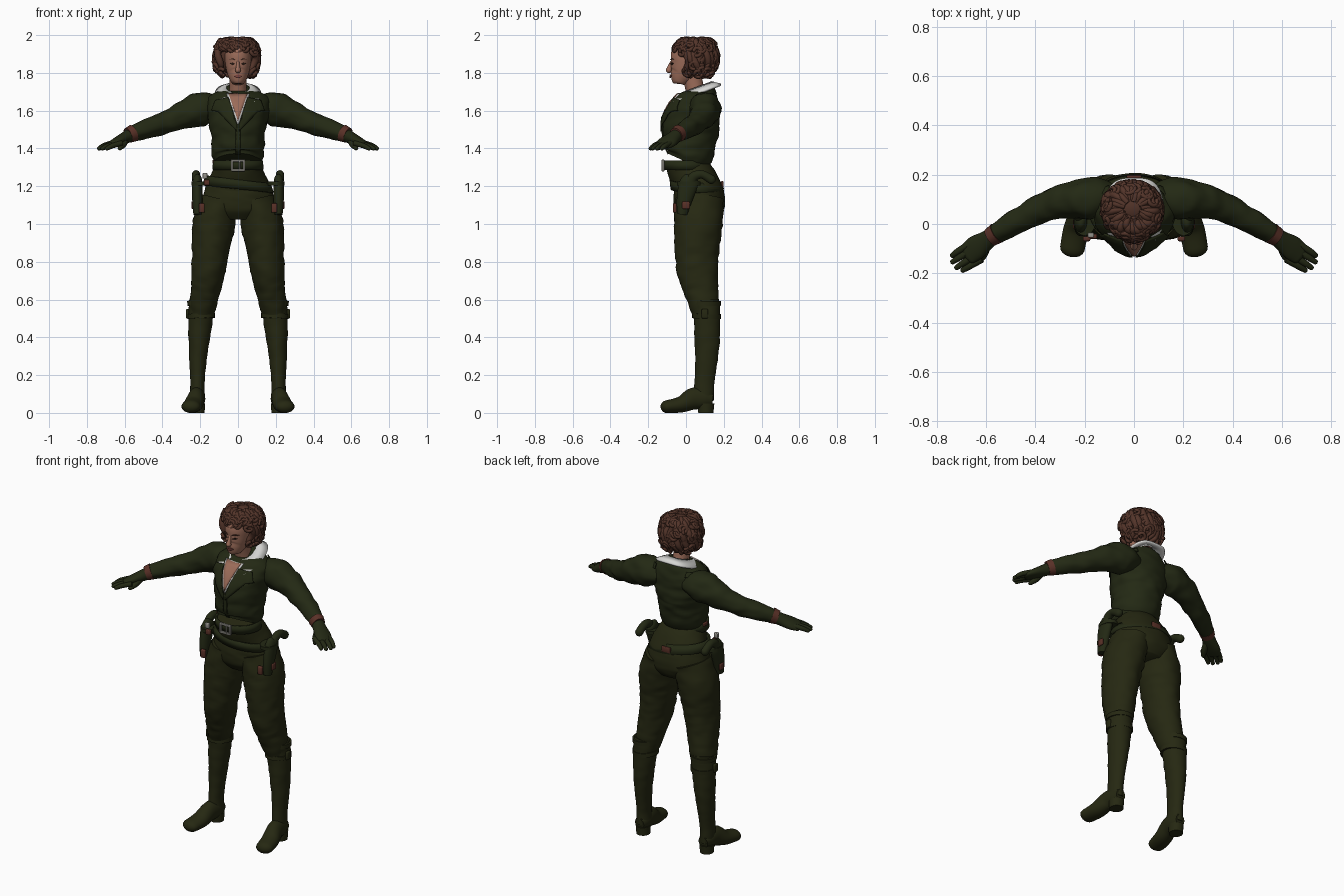
import bpy, bmesh, math, random
from mathutils import Vector, Matrix, noise
from mathutils.bvhtree import BVHTree

if "Cube" in bpy.data.objects:
    bpy.data.objects.remove(bpy.data.objects["Cube"])
random.seed(4)


def paint(name, r, g, b):
    m = bpy.data.materials.new(name)
    m.use_nodes = True
    m.diffuse_color = (r, g, b, 1)
    m.node_tree.nodes["Principled BSDF"].inputs["Base Color"].default_value = (r, g, b, 1)
    return m


JACKET = paint("jacket green", .017, .022, .007)
TROUSERS = paint("trouser olive", .019, .021, .006)
LEATHER = paint("brown leather", .1, .03, .02)
HAIR = paint("auburn hair", .085, .034, .022)
SKIN = paint("skin", .33, .15, .1)
LIPS = paint("lips", .2, .06, .05)
WHITE = paint("white cotton", .68, .68, .66)
METAL = paint("buckle metal", .3, .29, .26)
DARK = paint("dark eye", .03, .015, .01)


def finish(name, bm, mat, thick=0):
    bmesh.ops.recalc_face_normals(bm, faces=bm.faces)
    me = bpy.data.meshes.new(name)
    bm.to_mesh(me)
    bm.free()
    me.materials.append(mat)
    me.shade_smooth()
    me.set_sharp_from_angle(angle=math.radians(50))
    ob = bpy.data.objects.new(name, me)
    bpy.context.collection.objects.link(ob)
    if thick:
        mod = ob.modifiers.new("thickness", "SOLIDIFY")
        mod.thickness, mod.offset = thick, 0
    return ob


def spline(pts, steps):
    """Catmull-Rom through tuples of any length."""
    p = [pts[0]] + list(pts) + [pts[-1]]
    out = []
    for i in range(1, len(p) - 2):
        for k in range(steps):
            t = k / steps
            out.append([b + .5 * t * (c - a + t * (2*a - 5*b + 4*c - d + t * (3*(b - c) + d - a)))
                        for a, b, c, d in zip(*p[i - 1:i + 3])])
    return out + [list(pts[-1])]


def tube(name, pts, mat, ref="X", side=1, steps=6, seg=24, wrinkle=0, cap=False, floor=False):
    """Loft ellipses along a path of (x, y, z, radius, radius)."""
    rings = spline(pts, steps)
    if cap:
        end, before = Vector(rings[-1][:3]), Vector(rings[-2][:3])
        t, (ra, rb) = (end - before).normalized(), rings[-1][3:]
        for ang in (.4, .8, 1.15, 1.45):
            c = math.cos(ang)
            rings.append([*(end + t * min(ra, rb) * math.sin(ang)), ra * c, rb * c])
    axis = Vector([float(a == ref) for a in "XYZ"])
    bm, loops = bmesh.new(), []
    for i, r in enumerate(rings):
        t = Vector(rings[min(i + 1, len(rings) - 1)][:3]) - Vector(rings[max(i - 1, 0)][:3])
        t.normalize()
        u = (axis - t * axis.dot(t)).normalized()
        v = t.cross(u)
        loop = []
        for k in range(seg):
            a = k * math.tau / seg
            off = u * math.cos(a) * r[3] + v * math.sin(a) * r[4]
            p = Vector(r[:3]) + off
            if wrinkle:
                p += off * wrinkle * noise.noise(Vector((p.x * 14, p.y * 14, p.z * 32)))
            if floor:
                p.z = max(p.z, 0)
            loop.append(bm.verts.new((p.x * side, p.y, p.z)))
        loops.append(loop)
    for a, b in zip(loops, loops[1:]):
        for k in range(seg):
            bm.faces.new((a[k - 1], a[k], b[k], b[k - 1]))
    bm.faces.new(loops[0])
    bm.faces.new(loops[-1])
    return finish(name, bm, mat)


def body(name, rows, mat, **kw):
    return tube(name, [(0, y, z, rx, ry) for z, y, rx, ry in rows], mat, seg=48, **kw)


def ribbon(name, top, bottom, mat, start=0, thick=.012, n=48):
    """Strip around the body between two angle functions, 0 facing front."""
    bm, prev = bmesh.new(), None
    for i in range(n + 1):
        a = start + (math.tau - 2 * start) * i / n
        cur = [bm.verts.new(f(a)) for f in (top, bottom)]
        if prev:
            bm.faces.new((*prev, *reversed(cur)))
        prev = cur
    bmesh.ops.remove_doubles(bm, verts=bm.verts, dist=.0001)
    return finish(name, bm, mat, thick)


def ring(rx, ry, yc, z, tilt=0):
    return lambda a: (rx * math.sin(a), yc - ry * math.cos(a), z - tilt * math.sin(a))


def plate(name, outline, onto, mat, lift=.004, back=False, side=1):
    """Thin patch of (x, z) corners laid on a surface."""
    tree = BVHTree.FromPolygons([v.co for v in onto.data.vertices],
                                [p.vertices for p in onto.data.polygons])
    d = -1 if back else 1
    bm = bmesh.new()
    bm.faces.new([bm.verts.new((x * side, 0, z)) for x, z in outline])
    bmesh.ops.triangulate(bm, faces=bm.faces)
    bmesh.ops.subdivide_edges(bm, edges=bm.edges, cuts=6, use_grid_fill=True)
    for v in list(bm.verts):
        hit = tree.ray_cast(Vector((v.co.x, -d, v.co.z)), Vector((0, d, 0)))[0]
        if hit:
            v.co.y = hit.y - d * lift
        else:
            bm.verts.remove(v)
    return finish(name, bm, mat, .006)


def block(name, loc, size, mat, bevel=.006):
    bm = bmesh.new()
    bmesh.ops.create_cube(bm, size=1, matrix=Matrix.Translation(loc) @ Matrix.Diagonal((*size, 1)))
    bmesh.ops.bevel(bm, geom=bm.edges[:], offset=bevel, segments=2, affect="EDGES", profile=.5)
    return finish(name, bm, mat)


# Torso, hips and belts
jacket = body("jacket", [(1.33, 0, .12, .105), (1.37, .015, .138, .13), (1.45, .022, .14, .142),
    (1.52, .027, .152, .152), (1.6, .05, .168, .135), (1.66, .075, .165, .105),
    (1.7, .085, .115, .075), (1.73, .08, .06, .05)], JACKET, wrinkle=.06)
body("trouser_seat", [(1.03, .075, .13, .1), (1.08, .072, .187, .132), (1.15, .068, .186, .135),
    (1.22, .05, .162, .122), (1.29, .01, .128, .11), (1.33, 0, .12, .105)], TROUSERS, wrinkle=.03)
ribbon("waist_belt", ring(.126, .114, 0, 1.335), ring(.13, .116, .004, 1.287), JACKET)
ribbon("hip_belt", ring(.166, .126, .045, 1.235, .02), ring(.184, .136, .06, 1.185, .02), JACKET)
for s in (-1, 1):
    block("buckle_side", (s * .032, -.122, 1.31), (.012, .014, .062), METAL, .003)
    block("buckle_bar", (0, -.122, 1.31 + s * .025), (.07, .014, .012), METAL, .003)
block("buckle_prong", (.008, -.126, 1.31), (.008, .008, .05), METAL, .002)
block("back_belt_patch", (0, .192, 1.21), (.06, .012, .035), LEATHER, .004)

# Open neckline, lapels and collar
plate("shirt_edge", [(-.062, 1.69), (0, 1.52), (.062, 1.69)], jacket, WHITE, .003)
plate("bare_chest", [(-.05, 1.69), (0, 1.545), (.05, 1.69)], jacket, SKIN, .008)
plate("jacket_placket", [(-.012, 1.53), (.012, 1.53), (.012, 1.37), (-.012, 1.37)], jacket, JACKET)
for s, n in ((1, "left_"), (-1, "right_")):
    plate(n + "lapel", [(.05, 1.67), (.12, 1.655), (.14, 1.6), (.105, 1.595), (.006, 1.49),
                        (.006, 1.53)], jacket, JACKET, .01, side=s)
ribbon("shirt_collar", lambda a: (.06 * math.sin(a), .055 - .08 * math.cos(a), 1.72 - .03 * math.cos(a)),
       lambda a: (math.copysign(.12 * abs(math.sin(a)) ** .55, math.sin(a)),
                  .05 - .135 * math.cos(a), 1.685 - .052 * math.cos(a)), WHITE, .55)

# Head and face
body("neck", [(1.65, .06, .06, .06), (1.7, .05, .047, .05), (1.79, .03, .045, .05)], SKIN)
head = body("head", [(1.742, -.045, .014, .016), (1.75, -.043, .033, .036), (1.775, -.03, .047, .057),
    (1.8, -.015, .057, .072), (1.84, 0, .066, .083), (1.89, .012, .07, .092),
    (1.94, .025, .06, .08), (1.97, .03, .03, .05)], SKIN)
tube("nose", [(0, -.075, 1.86, .007, .008), (0, -.084, 1.835, .01, .012),
              (0, -.091, 1.814, .015, .016)], SKIN, cap=True, seg=12)
plate("upper_lip", [(-.022, 1.783), (-.007, 1.791), (.007, 1.791), (.022, 1.783)], head, LIPS)
plate("lower_lip", [(-.022, 1.783), (.022, 1.783), (.009, 1.774), (-.009, 1.774)], head, LIPS, .006)
for s, n in ((1, "left_"), (-1, "right_")):
    plate(n + "eye", [(.018, 1.848), (.03, 1.854), (.043, 1.85), (.03, 1.843)], head, DARK, side=s)
    plate(n + "eyebrow", [(.014, 1.868), (.03, 1.877), (.05, 1.87), (.03, 1.871)], head, HAIR, side=s)

# Curly hair: a cap, wavy locks from the crown and loose ringlets
bm = bmesh.new()
bmesh.ops.create_uvsphere(bm, u_segments=32, v_segments=20, radius=1,
    matrix=Matrix.Translation((-.006, .07, 1.885)) @ Matrix.Diagonal((.108, .095, .1, 1)))
finish("hair_cap", bm, HAIR)


def scalp(az, el, lift=0):
    flat = math.cos(el) ** .6
    front = .122 if math.cos(az) > 0 else .096
    drop = .12 if el < 0 else .093
    return Vector((-.007 + (.11 + lift) * math.sin(az) * flat,
                   .062 - (front + lift) * math.cos(az) * flat, 1.885 + (drop + lift) * math.sin(el)))


def face_gap(az):
    return abs((az + math.pi) % math.tau - math.pi) < .85


for i in range(30):
    az = i * math.tau / 30
    low = .38 if face_gap(az) else -.85 - .2 * random.random()
    phase, path = random.random() * 6, []
    for k in range(9):
        t = k / 8
        wave = math.sin(t * 13 + phase)
        p = scalp(az + .16 * wave * t, 1.45 + (low - 1.45) * t, .006 * math.cos(t * 13 + phase))
        path.append((*p, .011 + .009 * math.sin(math.pi * t), .011 + .007 * math.sin(math.pi * t)))
    tube("hair_lock", path, HAIR, ref="Z", steps=4, seg=10, cap=True)
for i in range(64):
    az, el = i * 2.4, -.8 + 1.7 * random.random()
    if face_gap(az):
        el = .45 + .3 * random.random()
    c, start = scalp(az, el, .006), random.random() * 6
    out = (c - Vector((0, .06, 1.88))).normalized()
    u = out.orthogonal().normalized()
    v = out.cross(u)
    path = [(*(c + (u * math.cos(start + k) + v * math.sin(start + k)) * (.026 - .002 * k)
               + out * .002 * k), .01, .009) for k in range(6)]
    tube("hair_ringlet", path, HAIR, ref="Z", steps=3, seg=8, cap=True)

for s, n in ((1, "left_"), (-1, "right_")):
    # Sleeve, wrist strap and gloved hand
    tube(n + "sleeve", [(.09, .1, 1.61, .06, .06), (.17, .103, 1.614, .083, .085),
        (.23, .1, 1.6, .08, .083), (.3, .09, 1.572, .066, .072), (.38, .06, 1.54, .058, .06),
        (.47, .015, 1.51, .05, .054), (.56, -.04, 1.478, .04, .043)],
        JACKET, ref="Y", side=s, wrinkle=.14, cap=True)
    plate(n + "epaulette", [(.1, 1.69), (.155, 1.68), (.155, 1.655), (.1, 1.665)], jacket, JACKET, .012, True, s)
    tube(n + "wrist_strap", [(.555, -.037, 1.481, .043, .046), (.582, -.054, 1.469, .038, .041)],
         LEATHER, ref="Y", side=s)
    tube(n + "palm", [(.56, -.04, 1.477, .032, .036), (.6, -.068, 1.455, .04, .032),
        (.64, -.096, 1.435, .05, .026), (.672, -.12, 1.42, .046, .019)],
        JACKET, ref="Y", side=s, cap=True)
    for f, (tx, ty) in enumerate([(.735, -.127), (.734, -.153), (.718, -.176), (.693, -.187)]):
        bx, by = .69 - .018 * f, -.093 - .02 * f
        tube(n + "finger", [(bx - .02, by + .01, 1.428, .014, .014),
            ((bx + tx) / 2, (by + ty) / 2, 1.414, .0135, .0135), (tx, ty, 1.4, .011, .011)],
            JACKET, ref="Y", side=s, seg=12, cap=True)
    tube(n + "thumb", [(.595, -.08, 1.448, .018, .018), (.608, -.12, 1.42, .017, .017),
        (.625, -.148, 1.402, .012, .012)], JACKET, ref="X", side=s, seg=12, cap=True)

    # Trouser leg tucked into a tall boot
    tube(n + "trouser_leg", [(.095, .07, 1.13, .095, .13), (.128, .066, 1.0, .112, .128),
        (.143, .057, .88, .1, .118), (.156, .06, .76, .09, .11), (.17, .078, .66, .08, .094),
        (.184, .093, .58, .074, .08), (.192, .105, .51, .06, .066)],
        TROUSERS, side=s, seg=36, wrinkle=.07)
    tube(n + "boot_shaft", [(.19, .1, .585, .072, .077), (.196, .11, .53, .067, .071),
        (.205, .112, .4, .057, .067), (.212, .108, .28, .046, .059), (.215, .098, .16, .038, .052),
        (.215, .092, .07, .041, .056)], TROUSERS, side=s, seg=32, wrinkle=.05)
    for z in (.5, .57):
        tube(n + "boot_strap", [(.195, .108, z, .073, .076), (.196, .109, z + .025, .073, .076)],
             TROUSERS, side=s)
    block(n + "boot_buckle", (s * .268, .1, .525), (.016, .035, .05), TROUSERS)
    tube(n + "foot", [(.215, .142, .07, .03, .035), (.215, .1, .075, .042, .052),
        (.222, .04, .075, .044, .058), (.236, -.025, .045, .051, .043),
        (.25, -.1, .033, .05, .034)], TROUSERS, side=s, cap=True, floor=True)
    tube(n + "boot_heel", [(.215, .105, 0, .038, .04), (.215, .105, .05, .041, .045)], TROUSERS, side=s)

    # Holster with curved pistol grip and trim
    tube(n + "holster", [(.214, -.02, 1.05, .022, .026), (.215, -.01, 1.12, .027, .04),
        (.216, .01, 1.2, .028, .05), (.215, .025, 1.235, .024, .045)], JACKET, side=s, cap=True)
    tube(n + "pistol_grip", [(.22, .02, 1.21, .02, .03), (.222, .04, 1.25, .021, .026),
        (.222, .085, 1.262, .022, .022), (.222, .135, 1.235, .022, .024)], JACKET, side=s, cap=True)
    block(n + "holster_stud", (s * .241, .0, 1.1), (.012, .04, .04), LEATHER)
    block(n + "holster_tab", (s * .192, -.06, 1.085), (.03, .02, .05), LEATHER)
    tube(n + "holster_loop", [(.2, .015, 1.205, .046, .062), (.2, .015, 1.225, .046, .062)],
         JACKET, side=s)

# Metal clasp and leather patches worn on the right hip
block("hip_clasp", (-.175, -.045, 1.255), (.025, .02, .03), METAL, .004)
block("hip_patch", (-.165, -.05, 1.22), (.03, .02, .03), LEATHER, .004)
block("belt_patch", (-.13, .0, 1.33), (.012, .045, .02), LEATHER, .004)
